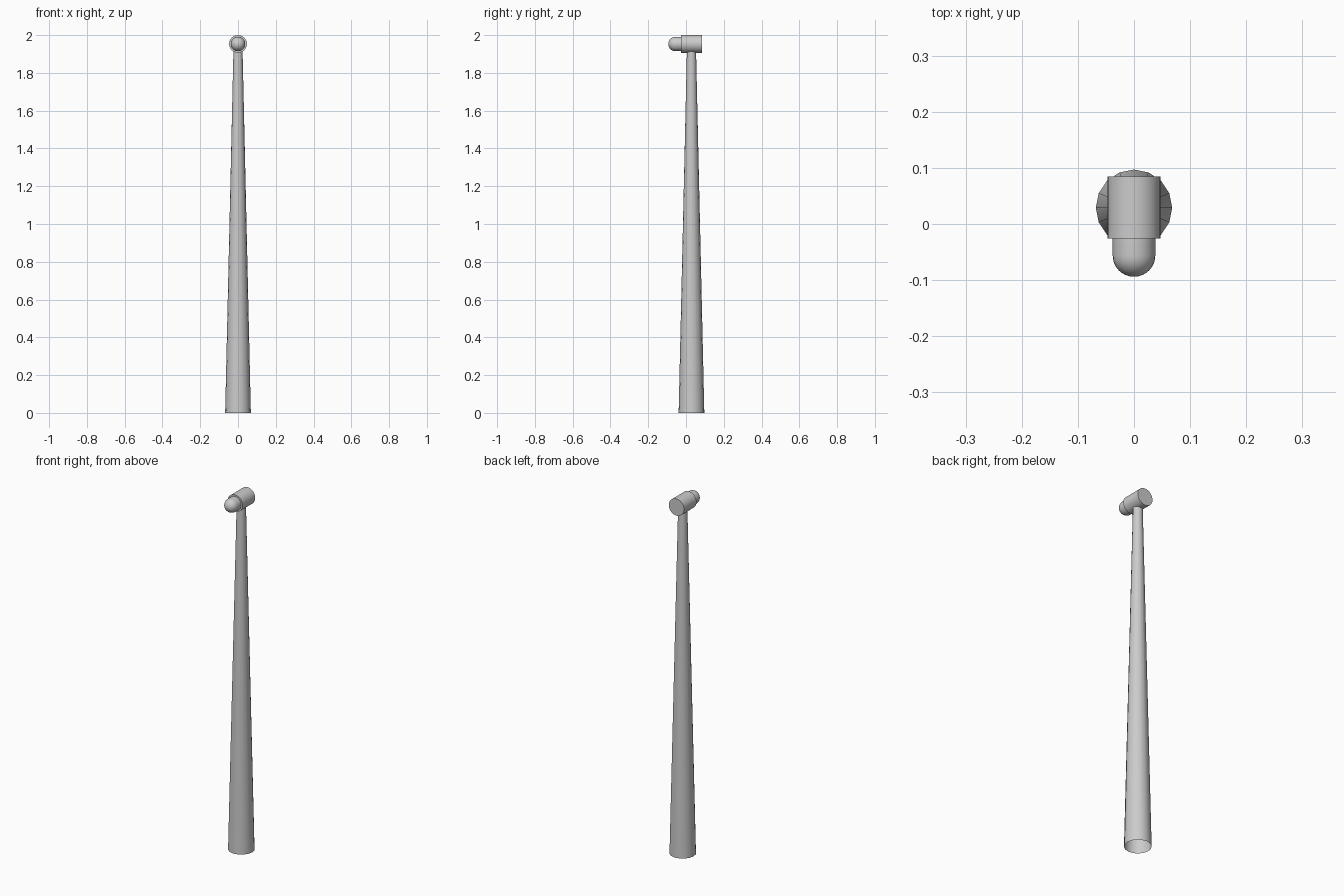
import bpy, bmesh
from math import cos, sin, pi, radians
from mathutils import Matrix

cube = bpy.data.objects.get("Cube")
if cube:
    bpy.data.objects.remove(cube)

GREY = (0.6, 0.6, 0.6, 1)
grey = bpy.data.materials.new("light grey")
grey.use_nodes = True
grey.diffuse_color = GREY
grey.node_tree.nodes["Principled BSDF"].inputs["Base Color"].default_value = GREY

AXIS_Z = 1.953   # height of the horizontal housing axis
TOWER_Y = 0.029


def lathe(name, profile, sides, matrix, cap_start=False, cap_end=False):
    """Revolve (radius, height) points round local z; zero radius makes a tip."""
    bm = bmesh.new()
    rings = []
    for r, h in profile:
        if r == 0:
            rings.append([bm.verts.new((0, 0, h))] * sides)
        else:
            angles = [2 * pi * i / sides for i in range(sides)]
            rings.append([bm.verts.new((r * cos(a), r * sin(a), h)) for a in angles])
    for low, high in zip(rings, rings[1:]):
        for i in range(sides):
            j = (i + 1) % sides
            bm.faces.new(list(dict.fromkeys((low[i], low[j], high[j], high[i]))))
    if cap_start:
        bm.faces.new(rings[0][::-1])
    if cap_end:
        bm.faces.new(rings[-1])
    bm.transform(matrix)
    mesh = bpy.data.meshes.new(name)
    bm.to_mesh(mesh)
    bm.free()
    mesh.materials.append(grey)
    obj = bpy.data.objects.new(name, mesh)
    bpy.context.collection.objects.link(obj)
    bpy.ops.object.select_all(action="DESELECT")
    obj.select_set(True)
    bpy.context.view_layer.objects.active = obj
    bpy.ops.object.shade_smooth_by_angle(angle=radians(40))
    return obj


# Tapered tower, open at the foot
lathe("tower", [(0.068, 0), (0.024, 1.925)], 16,
      Matrix.Translation((0, TOWER_Y, 0)))

# Local z of the head parts points forward
forward = Matrix.Translation((0, 0, AXIS_Z)) @ Matrix.Rotation(pi / 2, 4, "X")

# Horizontal housing on top of the tower
lathe("housing", [(0.047, -0.085), (0.047, 0.026)], 32, forward, True, True)

# Round-nosed hub in front of the housing
R, START = 0.038, 0.056
dome = [(R * cos(i * pi / 16), START + R * sin(i * pi / 16)) for i in range(8)]
lathe("hub", [(R, 0.024)] + dome + [(0, START + R)], 24, forward, True)
